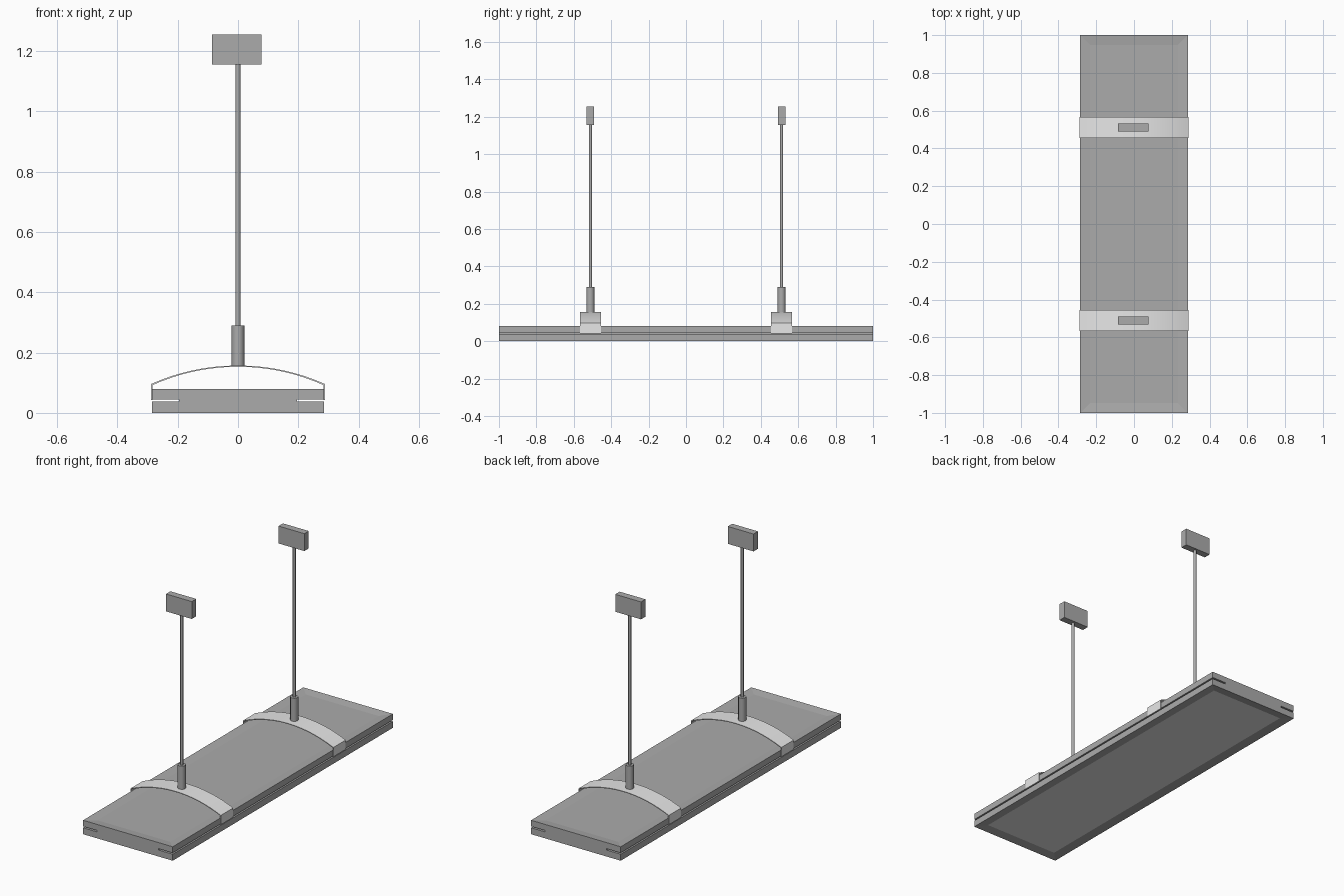
import bpy, bmesh, math
from mathutils import Matrix

if "Cube" in bpy.data.objects:
    bpy.data.objects.remove(bpy.data.objects["Cube"])


def make_material(name, value):
    mat = bpy.data.materials.new(name)
    mat.use_nodes = True
    color = (value, value, value, 1)
    mat.diffuse_color = color
    mat.node_tree.nodes["Principled BSDF"].inputs["Base Color"].default_value = color
    return mat


grey = make_material("mid grey metal", 0.41)
light = make_material("light grey", 0.8)


def finish(name, bm, mats, smooth=False):
    bmesh.ops.recalc_face_normals(bm, faces=bm.faces)
    mesh = bpy.data.meshes.new(name)
    bm.to_mesh(mesh)
    bm.free()
    for mat in mats:
        mesh.materials.append(mat)
    obj = bpy.data.objects.new(name, mesh)
    bpy.context.collection.objects.link(obj)
    if smooth:
        bpy.ops.object.select_all(action='DESELECT')
        obj.select_set(True)
        bpy.context.view_layer.objects.active = obj
        bpy.ops.object.shade_smooth_by_angle(angle=math.radians(30))
    return obj


def box(name, half_x, half_y, z0, z1, center=(0, 0), recess=0, panel=0):
    """Box, optionally with a framed panel sunk into its top (1) or bottom (-1)."""
    bm = bmesh.new()
    place = (Matrix.Translation((center[0], center[1], (z0 + z1) / 2))
             @ Matrix.Diagonal((2 * half_x, 2 * half_y, z1 - z0, 1)))
    bmesh.ops.create_cube(bm, size=1, matrix=place)
    if recess:
        bm.normal_update()
        face = max(bm.faces, key=lambda f: f.normal.z * recess)
        bmesh.ops.inset_region(bm, faces=[face], thickness=0.075)
        for v in face.verts:
            v.co.z -= 0.006 * recess
        face.material_index = panel
    return finish(name, bm, [grey, light])


def cylinder(name, radius, z0, z1, y):
    bm = bmesh.new()
    bmesh.ops.create_cone(bm, cap_ends=True, segments=24, radius1=radius, radius2=radius,
                          depth=z1 - z0, matrix=Matrix.Translation((0, y, (z0 + z1) / 2)))
    return finish(name, bm, [grey], smooth=True)


def strap(name, y, half_width=0.056, segments=24):
    """Thin arched band with short vertical tabs at both ends."""
    half, rise, spring, thick = 0.288, 0.061, 0.096, 0.004
    radius = (half ** 2 + rise ** 2) / (2 * rise)
    sweep = math.asin(half / radius)
    outer, inner = [(-half, 0.042)], [(-half + thick, 0.042)]
    for i in range(segments + 1):
        a = -sweep + 2 * sweep * i / segments
        x, z = radius * math.sin(a), spring + rise - radius * (1 - math.cos(a))
        outer.append((x, z))
        inner.append((x * (1 - thick / half), z - thick))
    outer.append((half, 0.042))
    inner.append((half - thick, 0.042))
    bm = bmesh.new()
    rows = [[bm.verts.new((px, y + side * half_width, pz)) for px, pz in path]
            for path, side in ((outer, -1), (outer, 1), (inner, 1), (inner, -1))]
    for k in range(4):
        a, b = rows[k], rows[(k + 1) % 4]
        for i in range(len(a) - 1):
            bm.faces.new((a[i], a[i + 1], b[i + 1], b[i]))
    for end in (0, -1):
        bm.faces.new([row[end] for row in rows])
    return finish(name, bm, [light], smooth=True)


# Lamp housing: two framed halves around a narrower core that leaves side grooves
box("upper_housing", 0.285, 1, 0.045, 0.08, recess=1)
box("groove_core", 0.195, 1, 0.037, 0.045)
box("lower_housing", 0.285, 1, 0, 0.037, recess=-1, panel=1)

# Two hanging mounts
for label, y in (("front", -0.511), ("back", 0.511)):
    strap(label + "_strap", y)
    cylinder(label + "_sleeve", 0.021, 0.153, 0.29, y)
    cylinder(label + "_rod", 0.008, 0.28, 1.16, y)
    box(label + "_ceiling_block", 0.082, 0.02, 1.155, 1.255, center=(-0.004, y))
